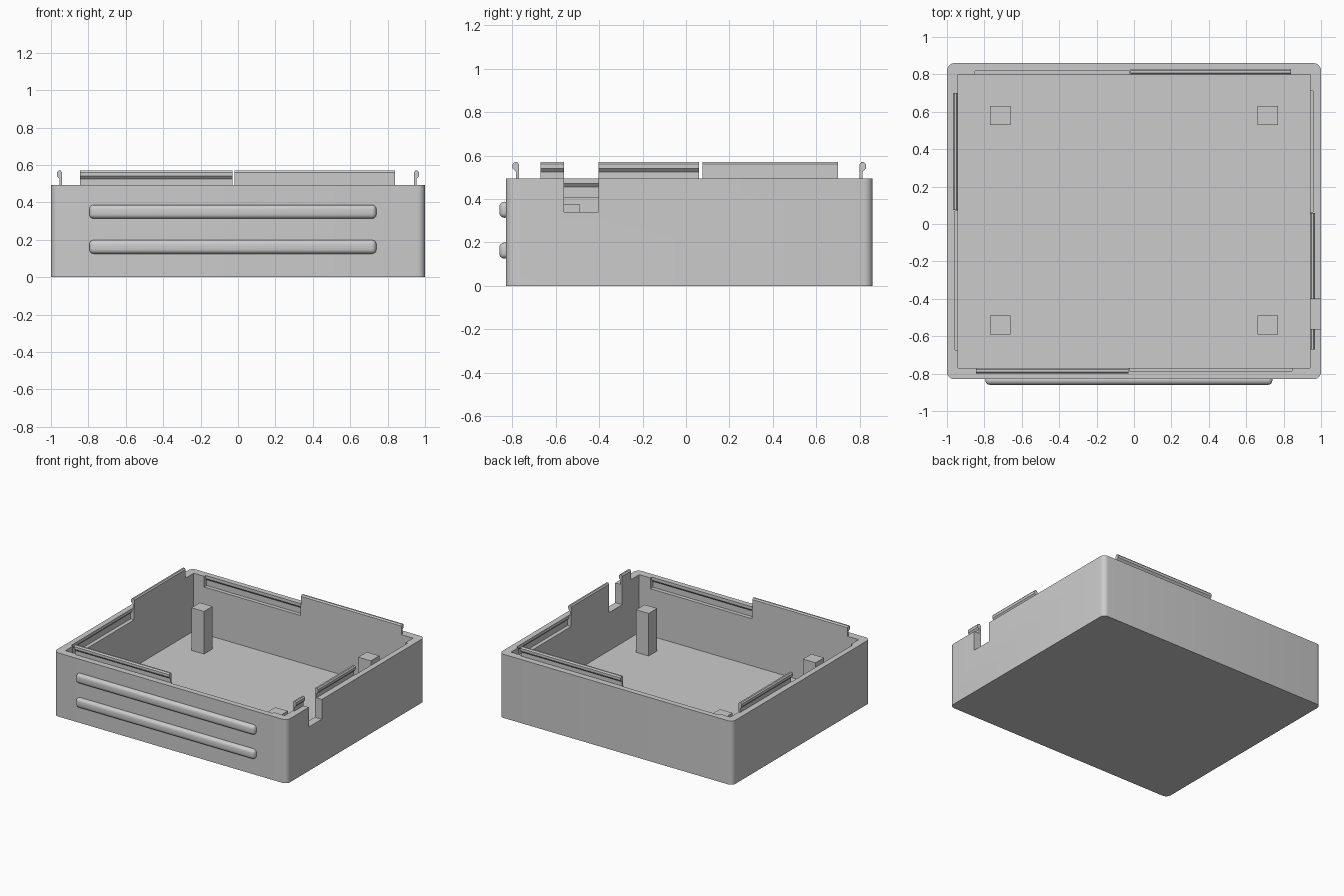
import bpy, bmesh, math
from mathutils import Vector

if "Cube" in bpy.data.objects:
    bpy.data.objects.remove(bpy.data.objects["Cube"])

plastic = bpy.data.materials.new("grey plastic")
plastic.diffuse_color = (0.6, 0.6, 0.6, 1)
plastic.use_nodes = True
plastic.node_tree.nodes["Principled BSDF"].inputs["Base Color"].default_value = plastic.diffuse_color


def prism(name, ring, step):
    """Closed solid made by sweeping a ring of points along a vector."""
    bm = bmesh.new()
    face = bm.faces.new([bm.verts.new(p) for p in ring])
    new = bmesh.ops.extrude_face_region(bm, geom=[face])["geom"]
    bmesh.ops.translate(bm, vec=step, verts=[v for v in new if isinstance(v, bmesh.types.BMVert)])
    bmesh.ops.recalc_face_normals(bm, faces=bm.faces)
    me = bpy.data.meshes.new(name)
    bm.to_mesh(me)
    bm.free()
    me.materials.append(plastic)
    ob = bpy.data.objects.new(name, me)
    bpy.context.collection.objects.link(ob)
    return ob


def box(name, x0, x1, y0, y1, z0, z1):
    ring = [(x0, y0, z0), (x1, y0, z0), (x1, y1, z0), (x0, y1, z0)]
    return prism(name, ring, Vector((0, 0, z1 - z0)))


def activate(ob):
    bpy.ops.object.select_all(action='DESELECT')
    bpy.context.view_layer.objects.active = ob
    ob.select_set(True)


def cut(ob, cutter):
    mod = ob.modifiers.new("cut", 'BOOLEAN')
    mod.operation, mod.solver, mod.object = 'DIFFERENCE', 'EXACT', cutter
    activate(ob)
    bpy.ops.object.modifier_apply(modifier=mod.name)
    bpy.data.objects.remove(cutter)


# inner wall faces: axis along the wall, inner position, outward sign
WALLS = {"front": ('x', -0.77, -1), "back": ('x', 0.80, 1),
         "left": ('y', -0.94, -1), "right": ('y', 0.94, 1)}


def along_wall(name, side, profile, a, b):
    """Sweep an (outward offset, z) profile from a to b along one wall."""
    axis, inner, sign = WALLS[side]
    if axis == 'x':
        return prism(name, [(a, inner + sign * o, z) for o, z in profile], Vector((b - a, 0, 0)))
    return prism(name, [(inner + sign * o, a, z) for o, z in profile], Vector((0, b - a, 0)))


# tray shell with rounded vertical corners
R = 0.04
outline = []
for cx, cy, start in ((1 - R, 0.86 - R, 0), (R - 1, 0.86 - R, 90),
                      (R - 1, R - 0.83, 180), (1 - R, R - 0.83, 270)):
    for i in range(7):
        t = math.radians(start + 15 * i)
        outline.append((cx + R * math.cos(t), cy + R * math.sin(t), 0))
shell = prism("tray_shell", outline, Vector((0, 0, 0.493)))
cut(shell, box("cavity", -0.94, 0.94, -0.77, 0.80, 0.045, 0.7))

# latch recesses in the inner faces, undercut below a retaining ridge
recess = [(-0.05, 0.41), (0.03, 0.41), (0.03, 0.455), (0.017, 0.47), (0.017, 0.6), (-0.05, 0.6)]
for side, a, b in (("front", -0.025, 0.845), ("back", -0.85, -0.025),
                   ("left", -0.675, 0.07), ("right", 0.065, 0.71)):
    cut(shell, along_wall("recess", side, recess, a, b))

# snap lips with an outward hook
lip = [(0, 0.46), (0, 0.56), (0.008, 0.57), (0.02, 0.57), (0.028, 0.56),
       (0.028, 0.54), (0.014, 0.525), (0.014, 0.46)]
lips = [along_wall(s + "_snap_lip", s, lip, a, b) for s, a, b in (
    ("front", -0.845, -0.03), ("back", -0.02, 0.84),
    ("left", 0.075, 0.70), ("right", -0.67, 0.06))]

# cable notch through the right wall and its lip
for ob in (shell, lips[3]):
    cut(ob, box("notch", 0.9, 1.1, -0.562, -0.402, 0.34, 0.7))

# four mounting posts
for x in (-0.715, 0.715):
    for y in (-0.54, 0.58):
        box("mounting_post", x - 0.054, x + 0.054, y - 0.052, y + 0.052, 0.04, 0.375)

# two rounded rails on the front
for z in (0.162, 0.35):
    rail = box("front_rail", -0.795, 0.74, -0.86, -0.81, z - 0.037, z + 0.037)
    bev = rail.modifiers.new("round", 'BEVEL')
    bev.width, bev.segments = 0.024, 4
    activate(rail)
    bpy.ops.object.modifier_apply(modifier=bev.name)
    bpy.ops.object.shade_smooth_by_angle(angle=math.radians(35))

activate(shell)
bpy.ops.object.shade_smooth_by_angle(angle=math.radians(30))
